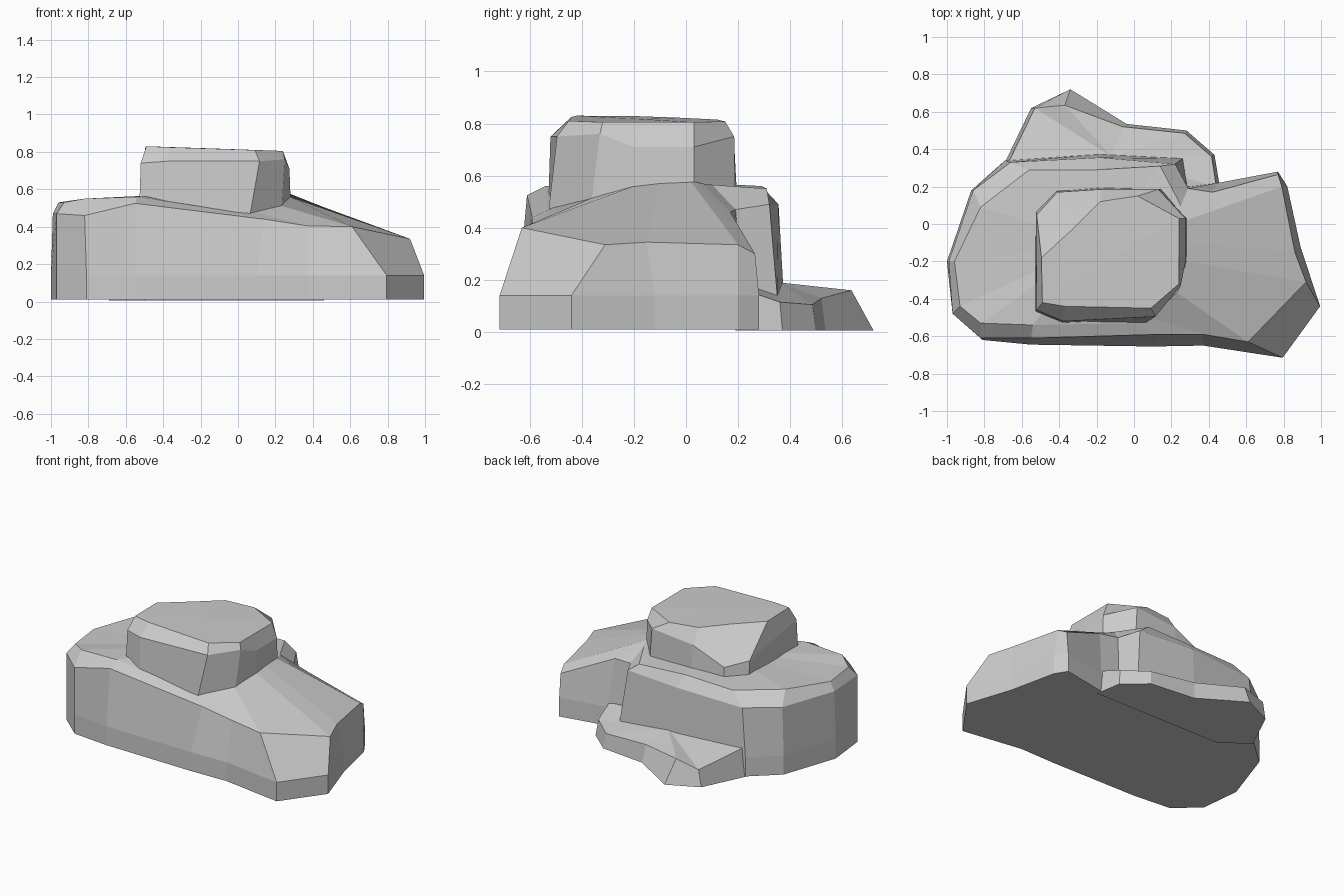
import bpy, bmesh


def stack(name, rings, peak):
    """Loft faceted rings from bottom to top and fan the last one to a peak."""
    bm = bmesh.new()
    layers = [[bm.verts.new(p) for p in ring] for ring in rings]
    n = len(layers[0])
    bottom = bm.faces.new(layers[0][::-1])
    for lo, hi in zip(layers, layers[1:]):
        for i in range(n):
            j = (i + 1) % n
            bm.faces.new((lo[i], lo[j], hi[j], hi[i]))
    tip = bm.verts.new(peak)
    for i in range(n):
        bm.faces.new((layers[-1][i], layers[-1][(i + 1) % n], tip))
    bmesh.ops.triangulate(bm, faces=[bottom])
    bmesh.ops.recalc_face_normals(bm, faces=bm.faces)
    me = bpy.data.meshes.new(name)
    bm.to_mesh(me)
    bm.free()
    ob = bpy.data.objects.new(name, me)
    bpy.context.collection.objects.link(ob)
    return ob


def level(outline, z):
    return [(x, y, z) for x, y in outline]


# Main boulder: tall on the left, sloping lobe on the right, notch at the back
foot = [(-.97, -.48), (-.81, -.62), (-.55, -.645), (.1, -.655), (.37, -.65),
        (.795, -.715), (.995, -.44), (.89, -.12), (.82, .2), (.77, .28),
        (.45, .22), (.29, .2), (.26, .35), (-.18, .375), (-.69, .34),
        (-.87, .18), (-1, -.2)]
rim = [(-.97, -.48, .47), (-.82, -.61, .46), (-.55, -.61, .525),
       (.14, -.59, .44), (.37, -.59, .405), (.61, -.63, .40),
       (.92, -.31, .335), (.86, -.15, .345), (.79, .2, .335),
       (.77, .265, .30), (.42, .17, .46), (.29, .19, .47),
       (.22, .32, .49), (-.18, .355, .49), (-.66, .33, .47),
       (-.86, .18, .47), (-.99, -.2, .47)]
shoulder = [(-.93, -.44, .53), (-.82, -.53, .55), (-.54, -.54, .56),
            (0, -.53, .475), (.08, -.5, .48), (.22, -.36, .515),
            (.275, -.2, .56), (.28, -.1, .57), (.28, .02, .575),
            (.28, .04, .575), (.275, .06, .57), (.25, .1, .565),
            (.14, .31, .55), (-.2, .29, .56), (-.56, .29, .55),
            (-.82, .09, .55), (-.96, -.2, .53)]
stack("main_boulder", [level(foot, .01), level(foot, .14), rim, shoulder],
      (-.2, -.1, .58))

# Upper block with chamfered top
block_foot = [(-.53, -.47), (-.38, -.53), (.06, -.53), (.23, -.37), (.285, -.2),
              (.285, .03), (.15, .19), (-.18, .2), (-.42, .19), (-.53, .08)]
block_rim = [(-.52, -.46, .74), (-.38, -.52, .75), (.115, -.495, .75),
             (.25, -.33, .76), (.275, -.2, .71), (.275, .03, .71),
             (.13, .185, .75), (-.18, .185, .72), (-.41, .17, .62),
             (-.52, .05, .65)]
block_top = [(-.49, -.42, .83), (-.37, -.44, .825), (.09, -.45, .81),
             (.24, -.32, .805), (.24, -.15, .805), (.24, .03, .805),
             (.02, .15, .808), (-.18, .12, .815), (-.32, -.02, .822),
             (-.495, -.18, .828)]
stack("upper_block", [level(block_foot, .44), block_rim, block_top],
      (-.1, -.17, .817))

# Low ledge sticking out at the back
ledge_foot = [(.46, .19), (.43, .37), (.28, .5), (-.04, .535), (-.34, .72),
              (-.55, .62), (-.69, .33), (-.5, .2)]
ledge_top = [(.44, .2, .17), (.415, .36, .115), (.27, .485, .105),
             (-.06, .52, .13), (-.37, .635, .16), (-.53, .62, .12),
             (-.67, .33, .2), (-.5, .2, .2)]
stack("back_ledge", [level(ledge_foot, .005), ledge_top], (-.12, .36, .19))
